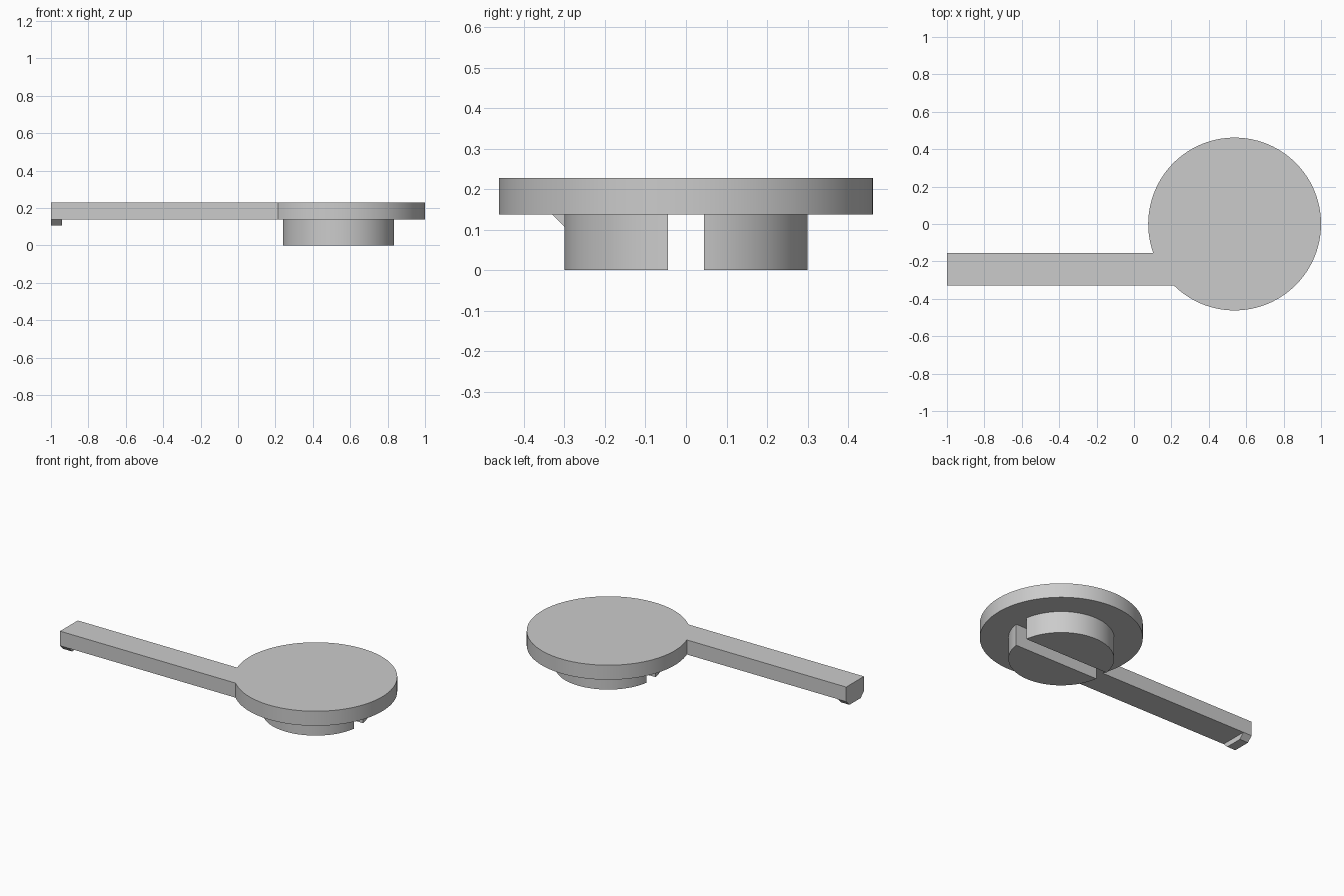
import bpy, bmesh
from math import sin, cos, asin, pi, radians
from mathutils import Vector

if "Cube" in bpy.data.objects:
    bpy.data.objects.remove(bpy.data.objects["Cube"])

CX, R = 0.538, 0.462              # disc centre and radius
BOSS_R, SLOT = 0.3, 0.045         # boss radius, half slot width
Z_MID, Z_TOP = 0.137, 0.228
ARM_FRONT, ARM_BACK = -0.33, -0.155

grey = bpy.data.materials.new("plain grey")
grey.use_nodes = True
colour = (0.6, 0.6, 0.6, 1)
grey.diffuse_color = colour
grey.node_tree.nodes["Principled BSDF"].inputs["Base Color"].default_value = colour


def arc(radius, start, end, steps):
    angles = [start + (end - start) * i / steps for i in range(steps + 1)]
    return [(CX + radius * cos(a), radius * sin(a)) for a in angles]


def extrude(name, points, offset):
    """Extrude a closed planar outline into a solid with crisp edges."""
    bm = bmesh.new()
    face = bm.faces.new([bm.verts.new(p) for p in points])
    new = bmesh.ops.extrude_face_region(bm, geom=[face])["geom"]
    verts = [v for v in new if isinstance(v, bmesh.types.BMVert)]
    bmesh.ops.translate(bm, verts=verts, vec=Vector(offset))
    bmesh.ops.recalc_face_normals(bm, faces=bm.faces)
    mesh = bpy.data.meshes.new(name)
    bm.to_mesh(mesh)
    bm.free()
    mesh.materials.append(grey)
    obj = bpy.data.objects.new(name, mesh)
    bpy.context.collection.objects.link(obj)
    bpy.ops.object.select_all(action="DESELECT")
    obj.select_set(True)
    bpy.context.view_layer.objects.active = obj
    bpy.ops.object.shade_smooth_by_angle(angle=radians(30))
    return obj


# Disc and arm share one outline
start = -pi - asin(ARM_FRONT / R)
end = pi - asin(ARM_BACK / R)
outline = arc(R, start, end, 96) + [(-1, ARM_BACK), (-1, ARM_FRONT)]
extrude("disc_with_arm", [(x, y, Z_MID) for x, y in outline], (0, 0, Z_TOP - Z_MID))

# Two boss halves with a slot between them
a = asin(SLOT / BOSS_R)
for name, turn in (("boss_back", 0), ("boss_front", pi)):
    half = arc(BOSS_R, a + turn, pi - a + turn, 48)
    extrude(name, [(x, y, 0) for x, y in half], (0, 0, Z_MID))

# Small chamfered catch under the arm tip
Z_CATCH = 0.105
chamfer = Z_MID - Z_CATCH
profile = [(ARM_FRONT, Z_MID), (ARM_FRONT + chamfer, Z_CATCH),
           (ARM_BACK - chamfer, Z_CATCH), (ARM_BACK, Z_MID)]
extrude("arm_catch", [(-1, y, z) for y, z in profile], (0.06, 0, 0))
